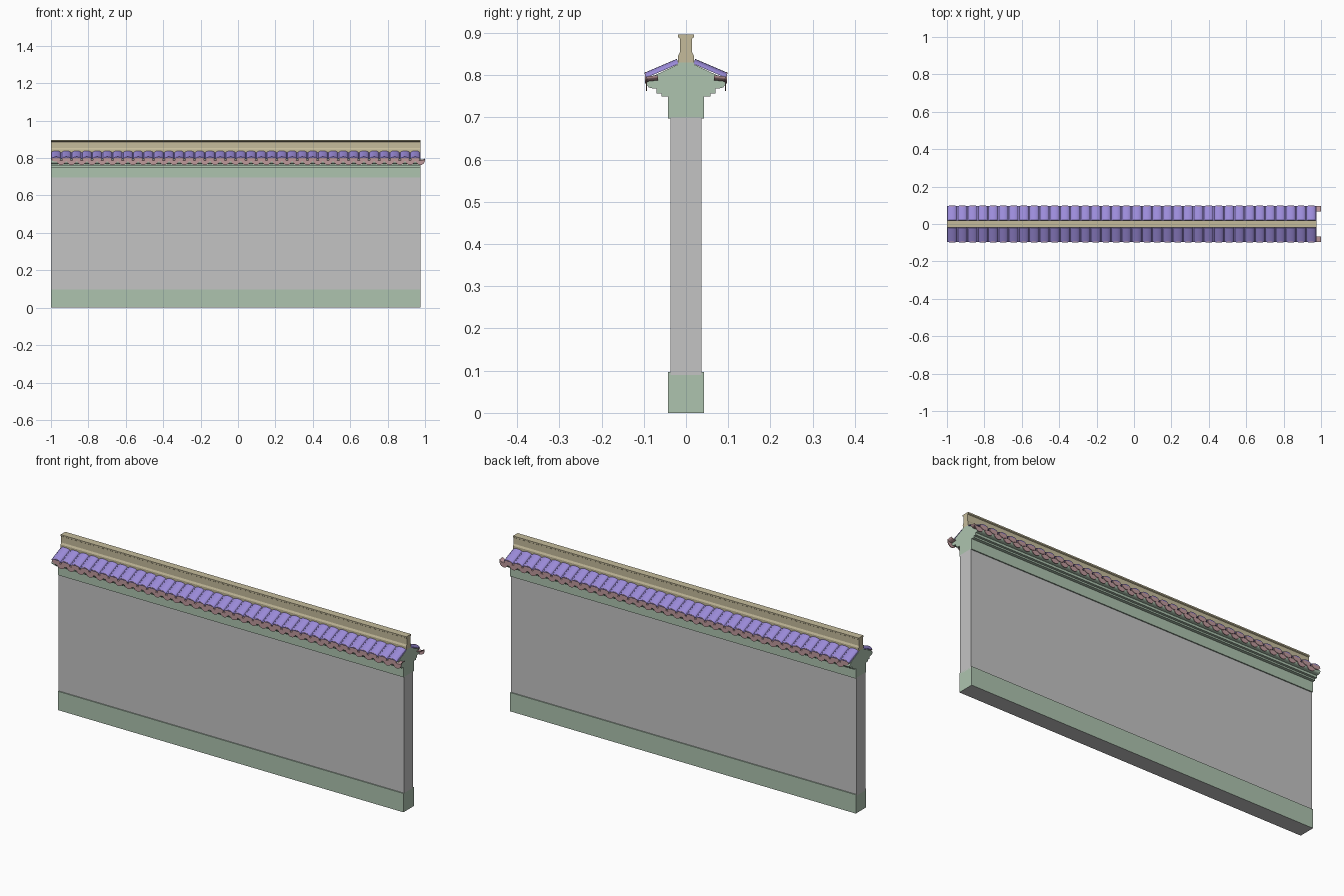
import bpy, bmesh
from math import sin, cos, pi, atan2
from mathutils import Vector

cube = bpy.data.objects.get("Cube")
if cube:
    bpy.data.objects.remove(cube, do_unlink=True)

X0, X1, COUNT = -1.0, 0.975, 36
STEP = (X1 - X0) / COUNT


def material(name, rgb):
    m = bpy.data.materials.new(name)
    m.use_nodes = True
    m.diffuse_color = (*rgb, 1)
    m.node_tree.nodes["Principled BSDF"].inputs["Base Color"].default_value = (*rgb, 1)
    return m


GREY = material("plaster grey", (.55, .55, .55))
GREEN = material("pale green stone", (.42, .55, .43))
BEIGE = material("ridge beige", (.56, .50, .33))
PURPLE = material("tile purple", (.33, .26, .70))
PINK = material("eave pink", (.52, .32, .33))


def finish(name, bm, *mats):
    bmesh.ops.recalc_face_normals(bm, faces=bm.faces)
    me = bpy.data.meshes.new(name)
    bm.to_mesh(me)
    bm.free()
    for m in mats:
        me.materials.append(m)
    ob = bpy.data.objects.new(name, me)
    bpy.context.collection.objects.link(ob)
    return ob


def smooth(ob):
    bpy.ops.object.select_all(action="DESELECT")
    ob.select_set(True)
    bpy.context.view_layer.objects.active = ob
    bpy.ops.object.shade_smooth_by_angle(angle=0.7)


def prism(bm, ring, offset):
    """Closed solid from a flat ring of points pushed along offset."""
    a = [bm.verts.new(p) for p in ring]
    b = [bm.verts.new(Vector(p) + Vector(offset)) for p in ring]
    bm.faces.new(a)
    bm.faces.new(b[::-1])
    for i in range(len(a)):
        j = (i + 1) % len(a)
        bm.faces.new((a[i], b[i], b[j], a[j]))


def course(name, half, *mats):
    """Symmetric (y, z) section running the whole length of the wall."""
    bm = bmesh.new()
    ring = [(X0, y, z) for y, z in half] + [(X0, -y, z) for y, z in half[::-1]]
    prism(bm, ring, (X1 - X0, 0, 0))
    return finish(name, bm, *mats)


def slab(name, half_width, z0, z1, *mats):
    return course(name, [(half_width, z0), (half_width, z1)], *mats)


# Wall body and its stone courses
slab("wall_panel", .037, .09, .70, GREY)
base = slab("base_course", .0425, 0, .097, GREEN, GREY)
for f in base.data.polygons:
    f.material_index = 1 if f.normal.z < -.9 else 0
slab("top_course", .0425, .697, .75, GREEN)
slab("lower_moulding", .058, .749, .757, GREEN)
slab("upper_moulding", .07, .757, .769, GREEN)
smooth(course("rounded_cornice", [(.08, .769), (.088, .771), (.092, .776), (.093, .781),
                                  (.091, .786), (.086, .79), (.076, .792)], GREEN))
course("roof_core", [(.082, .791), (.082, .796), (.02, .825), (.018, .83)], GREEN)

# Ridge wall with flared foot and small coping
course("ridge", [(.018, .82), (.019, .846), (.0145, .855), (.0145, .887),
                 (.019, .890), (.019, .897)], BEIGE)

TOP = Vector((0, .017, .827))
EAVE = Vector((0, .094, .794))
SLOPE = EAVE - TOP
UP = Vector((0, -SLOPE.z, SLOPE.y)).normalized()


def mirrored(name, bm, mat):
    """Copy the back half to the front across y = 0."""
    copy = bmesh.ops.duplicate(bm, geom=bm.verts[:] + bm.edges[:] + bm.faces[:])
    for v in copy["geom"]:
        if isinstance(v, bmesh.types.BMVert):
            v.co.y *= -1
    smooth(finish(name, bm, mat))


# Thin tile bed under the arched tiles
bed = bmesh.new()
prism(bed, [TOP, EAVE, EAVE + UP * .003, TOP + UP * .003], (X1 - X0, 0, 0))
for v in bed.verts:
    v.co.x += X0
mirrored("tile_bed", bed, PURPLE)

# Arched cover tiles and their eave caps
tiles, caps, drips, pans = (bmesh.new() for _ in range(4))
for i in range(COUNT):
    cx = Vector((X0 + STEP * (i + .5), 0, 0))
    arch = [(cos(pi * k / 10), sin(pi * k / 10)) for k in range(11)]
    prism(tiles, [TOP + cx + Vector((.0255 * c, 0, 0)) + UP * .0125 * s for c, s in arch], SLOPE)
    disc = [(cos(pi * k / 8), sin(pi * k / 8)) for k in range(16)]
    prism(caps, [EAVE + cx + Vector((.0235 * c, -.004, .0135 * s)) for c, s in disc], (0, .007, 0))

    # Hanging drip plate and sagging pan tile between neighbouring covers
    bx = Vector((X0 + STEP * (i + 1), 0, 0))
    sag = [(-cos(pi * k / 10), -sin(pi * k / 10)) for k in range(11)]
    low = [bx + Vector((.025 * c, .092, .79 + .027 * s)) for c, s in sag]
    high = [bx + Vector((.025 * c, .092, .794 + .007 * s)) for c, s in sag]
    prism(drips, low + high[::-1], (0, .003, 0))
    under = [bx + Vector((.025 * c, .066, .797 + .009 * s)) for c, s in sag]
    over = [p + Vector((0, 0, .003)) for p in under]
    prism(pans, under + over[::-1], (0, .028, -.003))

mirrored("cover_tiles", tiles, PURPLE)
mirrored("eave_caps", caps, PINK)
mirrored("drip_plates", drips, PINK)
mirrored("pan_tiles", pans, PINK)
